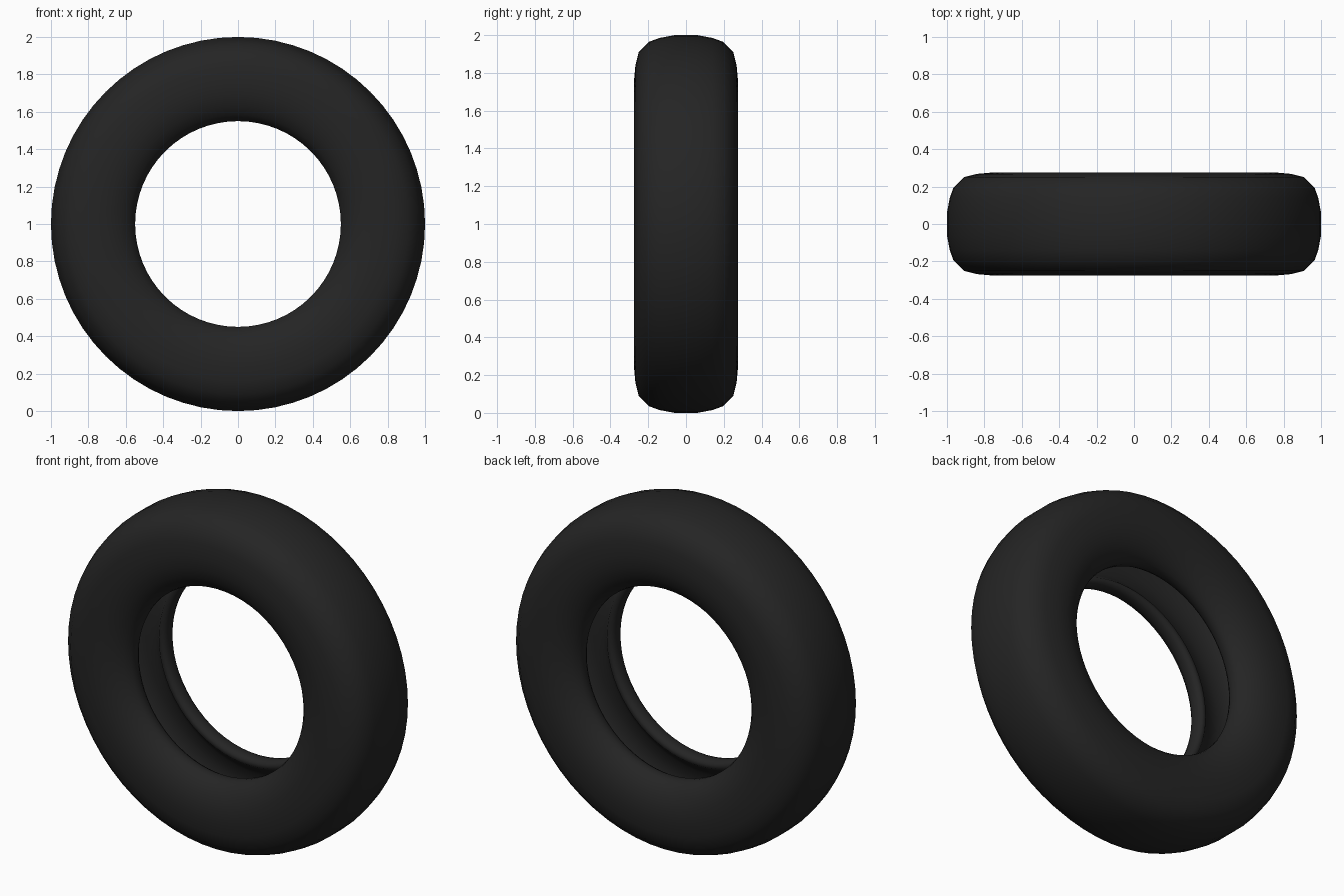
import bpy, bmesh, math

if "Cube" in bpy.data.objects:
    bpy.data.objects.remove(bpy.data.objects["Cube"])

SEGMENTS = 64
# half of the cross-section, (radius, half width): tread -> sidewall -> bead -> inner cavity
HALF = [(1.0, 0.06), (0.985, 0.14), (0.965, 0.195), (0.91, 0.25), (0.84, 0.268),
        (0.76, 0.275), (0.69, 0.27), (0.63, 0.25), (0.585, 0.222), (0.558, 0.19),
        (0.55, 0.165), (0.552, 0.135), (0.565, 0.112), (0.59, 0.11), (0.62, 0.145),
        (0.67, 0.185), (0.76, 0.205), (0.84, 0.195), (0.89, 0.165), (0.92, 0.1), (0.93, 0.04)]
profile = HALF + [(r, -y) for r, y in reversed(HALF)]

rubber = bpy.data.materials.new("black rubber")
rubber.diffuse_color = (0.018, 0.018, 0.018, 1)
rubber.use_nodes = True
rubber.node_tree.nodes["Principled BSDF"].inputs["Base Color"].default_value = rubber.diffuse_color

# tyre: closed cross-section swept around the y axis
bm = bmesh.new()
rings = []
for i in range(SEGMENTS):
    a = 2 * math.pi * i / SEGMENTS
    rings.append([bm.verts.new((r * math.cos(a), y, 1 + r * math.sin(a))) for r, y in profile])
for i in range(SEGMENTS):
    a, b = rings[i], rings[(i + 1) % SEGMENTS]
    for j in range(len(profile)):
        k = (j + 1) % len(profile)
        bm.faces.new((a[j], a[k], b[k], b[j])).smooth = True
bmesh.ops.recalc_face_normals(bm, faces=bm.faces)
mesh = bpy.data.meshes.new("tyre")
bm.to_mesh(mesh)
bm.free()
mesh.materials.append(rubber)
bpy.context.collection.objects.link(bpy.data.objects.new("tyre", mesh))
